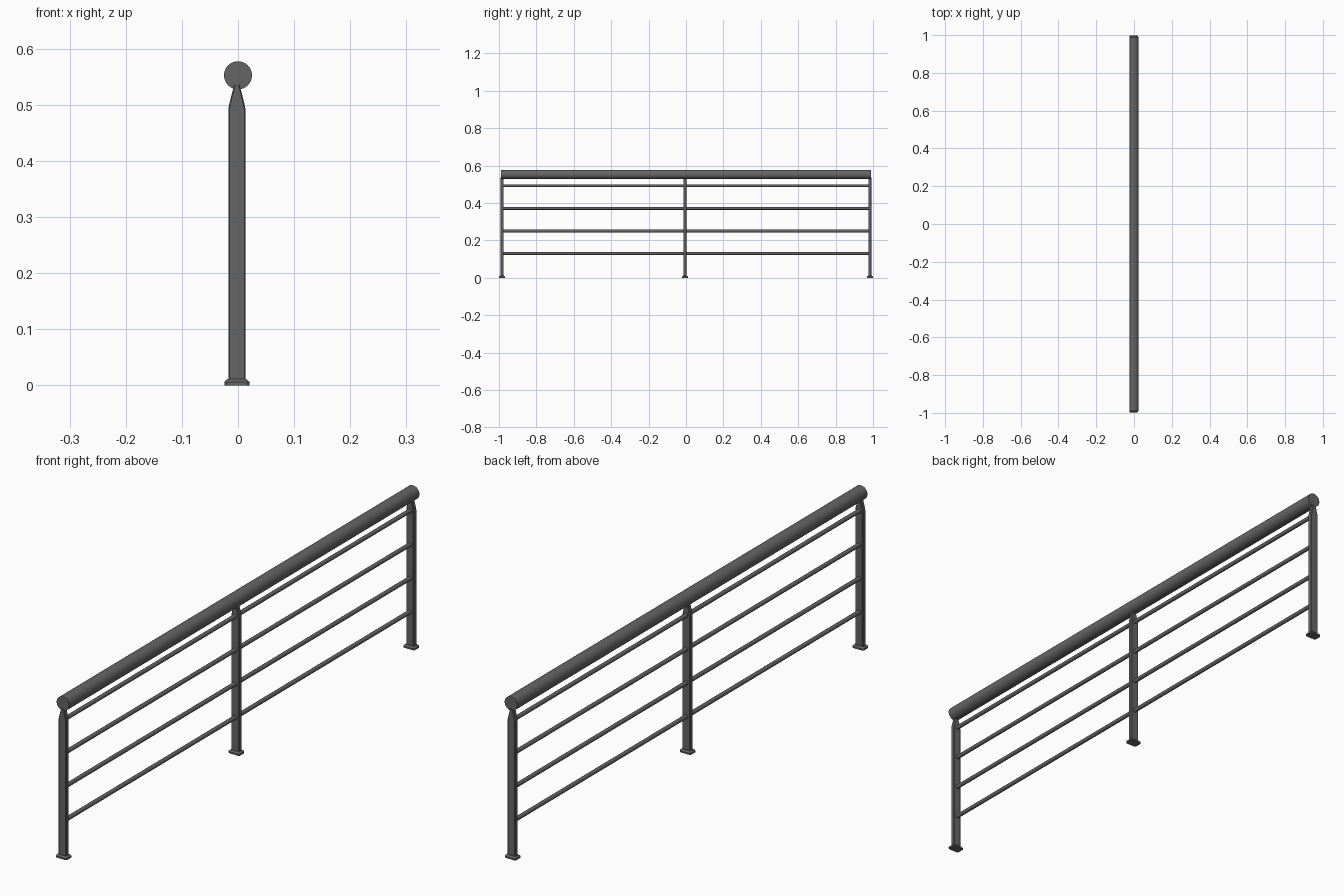
import bpy, bmesh, math
from mathutils import Matrix

cube = bpy.data.objects.get("Cube")
if cube:
    bpy.data.objects.remove(cube, do_unlink=True)

# Dark metal
METAL = bpy.data.materials.new("dark grey metal")
METAL.use_nodes = True
COLOR = (0.13, 0.13, 0.13, 1)
METAL.diffuse_color = COLOR
METAL.node_tree.nodes["Principled BSDF"].inputs["Base Color"].default_value = COLOR

POST_X = -0.002
POST_Y = {"front": -0.983, "middle": -0.006, "back": 0.983}
POST_HALF = 0.0085


def finish(name, bm, smooth=False):
    bmesh.ops.recalc_face_normals(bm, faces=bm.faces)
    mesh = bpy.data.meshes.new(name)
    bm.to_mesh(mesh)
    bm.free()
    mesh.materials.append(METAL)
    obj = bpy.data.objects.new(name, mesh)
    bpy.context.collection.objects.link(obj)
    if smooth:
        bpy.ops.object.select_all(action='DESELECT')
        obj.select_set(True)
        bpy.context.view_layer.objects.active = obj
        bpy.ops.object.shade_smooth_by_angle(angle=math.radians(40))
    return obj


def tube(name, x, z, y0, y1, radius, sides):
    bm = bmesh.new()
    place = Matrix.Translation((x, (y0 + y1) / 2, z)) @ Matrix.Rotation(math.pi / 2, 4, 'X')
    bmesh.ops.create_cone(bm, cap_ends=True, segments=sides, radius1=radius,
                          radius2=radius, depth=y1 - y0, matrix=place)
    return finish(name, bm, smooth=True)


def loft(name, y, levels):
    """Stack of corner-cut rectangles: (half x, half y, corner cut, z)."""
    bm = bmesh.new()
    rings = []
    for hx, hy, c, z in levels:
        quarter = [(hx, hy - c), (hx - c, hy)]
        pts = quarter + [(-a, b) for a, b in reversed(quarter)]
        pts += [(-a, -b) for a, b in pts]
        rings.append([bm.verts.new((POST_X + a, y + b, z)) for a, b in pts])
    for low, high in zip(rings, rings[1:]):
        for i in range(len(low)):
            j = (i + 1) % len(low)
            bm.faces.new((low[i], low[j], high[j], high[i]))
    bm.faces.new(rings[0])
    bm.faces.new(rings[-1])
    return finish(name, bm)


# Posts with narrowed necks, standing on bevelled feet
for side, y in POST_Y.items():
    loft(side + "_post", y, [
        (0.0153, POST_HALF, 0.002, 0.006),
        (0.0153, POST_HALF, 0.002, 0.492),
        (0.0135, POST_HALF, 0.002, 0.502),
        (0.005, POST_HALF, 0.002, 0.535)])
    loft(side + "_foot", y, [
        (0.0225, 0.016, 0.004, 0),
        (0.0225, 0.016, 0.004, 0.006),
        (0.017, 0.0105, 0.002, 0.011)])

# Round handrail
tube("handrail", 0, 0.5525, -0.99, 0.99, 0.025, 32)

# Thin horizontal bars in both bays
for bay, (a, b) in {"front": ("front", "middle"), "back": ("middle", "back")}.items():
    for n, z in enumerate((0.13, 0.25, 0.371, 0.492), 1):
        tube(f"{bay}_bar_{n}", POST_X, z, POST_Y[a] + POST_HALF - 0.003,
             POST_Y[b] - POST_HALF + 0.003, 0.0075, 16)
